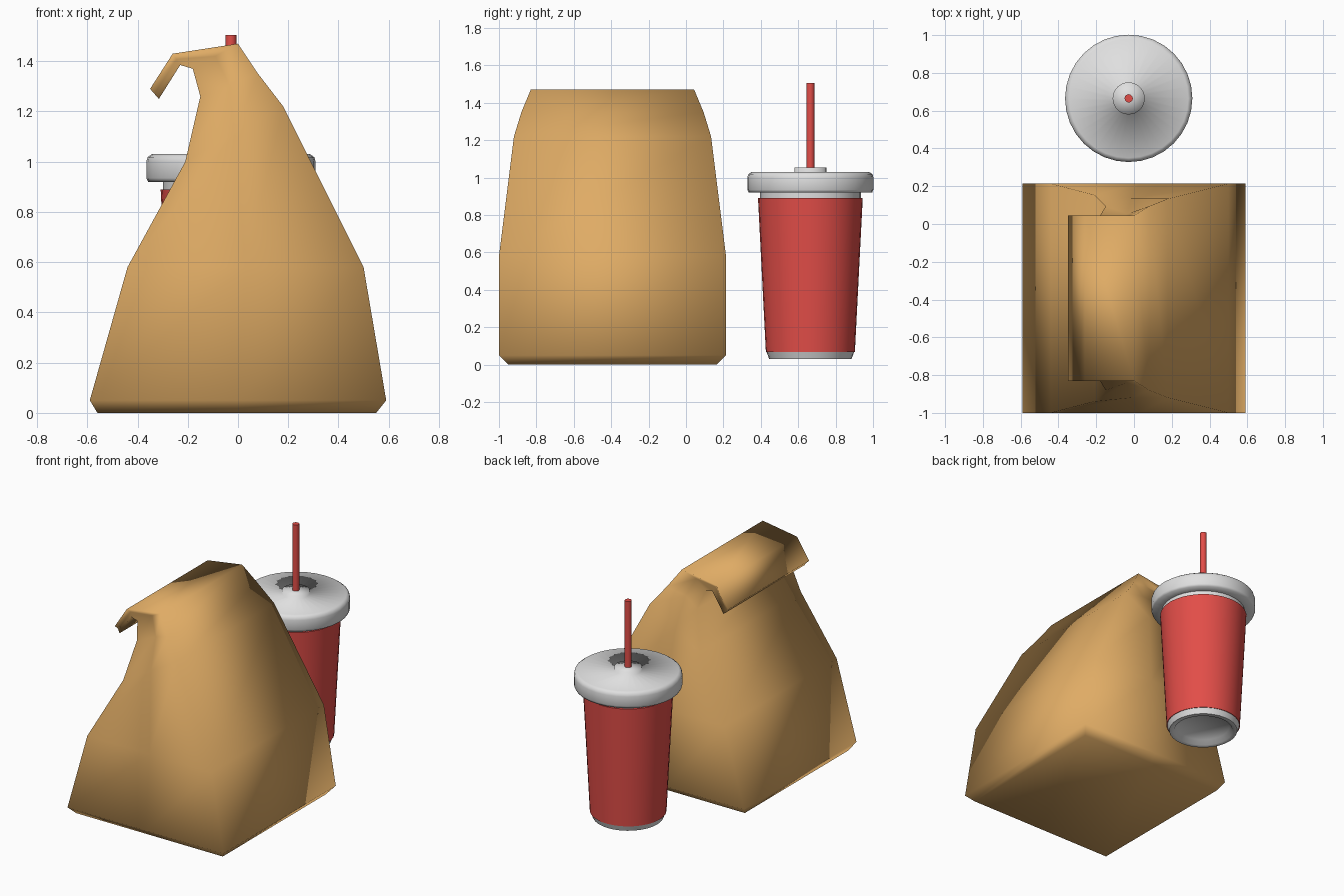
import bpy
import bmesh
from math import cos, sin, tau

cube = bpy.data.objects.get("Cube")
if cube:
    bpy.data.objects.remove(cube, do_unlink=True)


def material(name, color):
    mat = bpy.data.materials.new(name)
    mat.use_nodes = True
    mat.diffuse_color = (*color, 1)
    mat.node_tree.nodes["Principled BSDF"].inputs["Base Color"].default_value = (*color, 1)
    return mat


kraft = material("kraft paper brown", (0.74, 0.41, 0.13))
red = material("cup red", (0.76, 0.075, 0.065))
white = material("lid white", (0.74, 0.74, 0.74))


def finish(bm, name, mat, sharp_angle=None):
    """Turn a bmesh into a smooth-shaded object."""
    bmesh.ops.remove_doubles(bm, verts=bm.verts, dist=0.0001)
    bmesh.ops.recalc_face_normals(bm, faces=bm.faces)
    mesh = bpy.data.meshes.new(name)
    bm.to_mesh(mesh)
    bm.free()
    mesh.materials.append(mat)
    obj = bpy.data.objects.new(name, mesh)
    bpy.context.collection.objects.link(obj)
    mesh.shade_smooth()
    if sharp_angle:
        mesh.set_sharp_from_angle(angle=sharp_angle)
    return obj


def loft(bm, rings):
    """Bridge consecutive closed rings of vertices."""
    for a, b in zip(rings, rings[1:]):
        n = len(a)
        for i in range(n):
            j = (i + 1) % n
            bm.faces.new((a[i], a[j], b[j], b[i]))


def lathe(name, profile, mat, sides=32, sharp_angle=None):
    """Revolve (radius, height) points around the cup axis."""
    bm = bmesh.new()
    cx, cy = -0.028, 0.665
    rings = [[bm.verts.new((cx + r * cos(tau * i / sides), cy + r * sin(tau * i / sides), z))
              for i in range(sides)] for r, z in profile]
    loft(bm, rings)
    return finish(bm, name, mat, sharp_angle)


# Paper bag: each row is left x, z, inset, right x, z, inset, gusset inset
bag_rows = [
    (-0.56, 0.00, 0.05, 0.55, 0.00, 0.05, 0.05),
    (-0.59, 0.05, 0.00, 0.59, 0.05, 0.00, 0.00),
    (-0.44, 0.58, 0.00, 0.50, 0.58, 0.00, 0.00),
    (-0.21, 1.00, 0.06, 0.18, 1.22, 0.08, 0.08),
    (-0.15, 1.26, 0.12, 0.08, 1.35, 0.12, 0.16),
    (-0.18, 1.37, 0.17, 0.00, 1.47, 0.17, 0.20),
    (-0.23, 1.385, 0.17, -0.26, 1.43, 0.17, 0.19),
    (-0.315, 1.25, 0.17, -0.35, 1.29, 0.17, 0.18),
]
bag_middle, bag_half = -0.393, 0.607
bm = bmesh.new()
rings = []
for xl, zl, il, xr, zr, ir, gusset in bag_rows:
    side = [(xl, il, zl), ((xl + xr) / 2, gusset, (zl + zr) / 2), (xr, ir, zr)]
    front = [(x, bag_middle - bag_half + inset, z) for x, inset, z in side]
    back = [(x, bag_middle + bag_half - inset, z) for x, inset, z in reversed(side)]
    rings.append([bm.verts.new(p) for p in front + back])
loft(bm, rings)
for ring in (rings[0], rings[-1]):
    for quad in (ring[:2] + ring[4:], ring[1:5]):
        bm.faces.new(quad)
finish(bm, "paper_bag", kraft)

# Cup base with a recessed underside
lathe("cup_base", [(0, 0.06), (0.17, 0.06), (0.19, 0.03), (0.22, 0.03), (0.235, 0.07), (0, 0.07)],
      white, sharp_angle=1.2)

# Tapered cup wall
lathe("cup_body", [(0, 0.068), (0.238, 0.068), (0.28, 0.89), (0, 0.89)], red, sharp_angle=0.7)

# Lid: neck, overhanging rim, flat top and raised collar
lathe("lid_neck", [(0.27, 0.885), (0.27, 0.925)], white)
lathe("lid", [(0.26, 0.92), (0.33, 0.92), (0.337, 0.935), (0.337, 1.0), (0.332, 1.018), (0.315, 1.03),
              (0.085, 1.03), (0.085, 1.053), (0, 1.053)], white)

# Drinking straw
lathe("straw", [(0, 1.04), (0.022, 1.04), (0.022, 1.505), (0, 1.505)], red, 12, 0.7)
